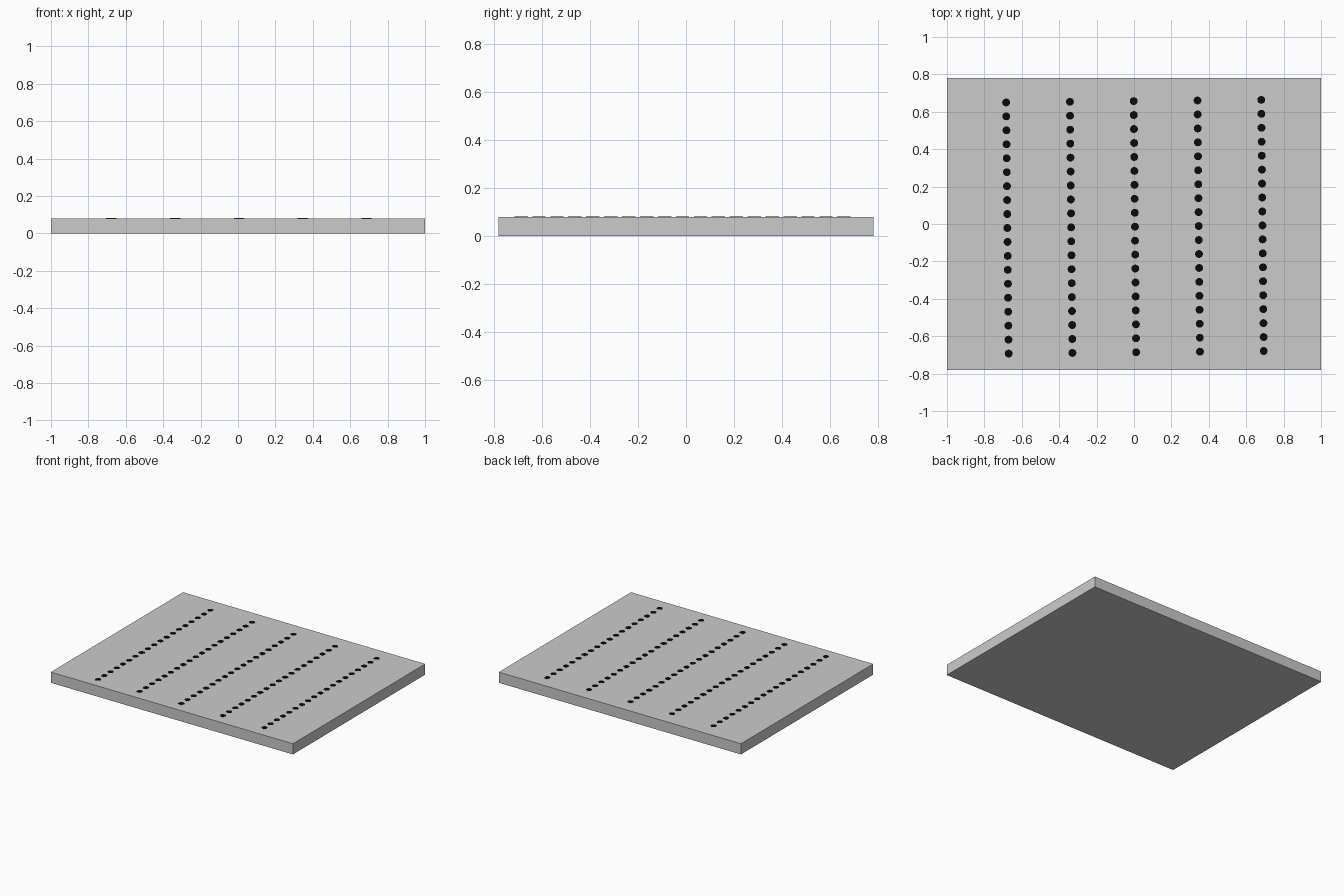
import bpy, bmesh
from mathutils import Matrix

if "Cube" in bpy.data.objects:
    bpy.data.objects.remove(bpy.data.objects["Cube"])

W, D, H = 2.0, 1.56, 0.08
COLS, ROWS = 5, 19
COL_STEP, ROW_STEP = 0.341, 0.0746
DOT_R, DOT_DEPTH, LIFT = 0.021, 0.004, 0.0008


def add_object(name, bm):
    mesh = bpy.data.meshes.new(name)
    bm.to_mesh(mesh)
    bm.free()
    obj = bpy.data.objects.new(name, mesh)
    bpy.context.collection.objects.link(obj)
    return obj


# flat rectangular slab
bm = bmesh.new()
bmesh.ops.create_cube(bm, size=1, matrix=Matrix.Translation((0, 0, H / 2))
                      @ Matrix.Diagonal((W, D, H, 1)))
add_object("slab", bm)

# grid of black dots set into the top face, turned very slightly
grid = Matrix.Translation((0.005, -0.0145, H + LIFT - DOT_DEPTH / 2)) @ Matrix.Rotation(0.01, 4, 'Z')
bm = bmesh.new()
for c in range(COLS):
    for r in range(ROWS):
        pos = ((c - (COLS - 1) / 2) * COL_STEP, (r - (ROWS - 1) / 2) * ROW_STEP, 0)
        bmesh.ops.create_cone(bm, cap_ends=True, segments=24, radius1=DOT_R, radius2=DOT_R,
                              depth=DOT_DEPTH, matrix=grid @ Matrix.Translation(pos))
dots = add_object("dots", bm)
black = bpy.data.materials.new("black")
black.diffuse_color = (0.003, 0.003, 0.003, 1)
black.use_nodes = True
black.node_tree.nodes["Principled BSDF"].inputs["Base Color"].default_value = black.diffuse_color
dots.data.materials.append(black)
